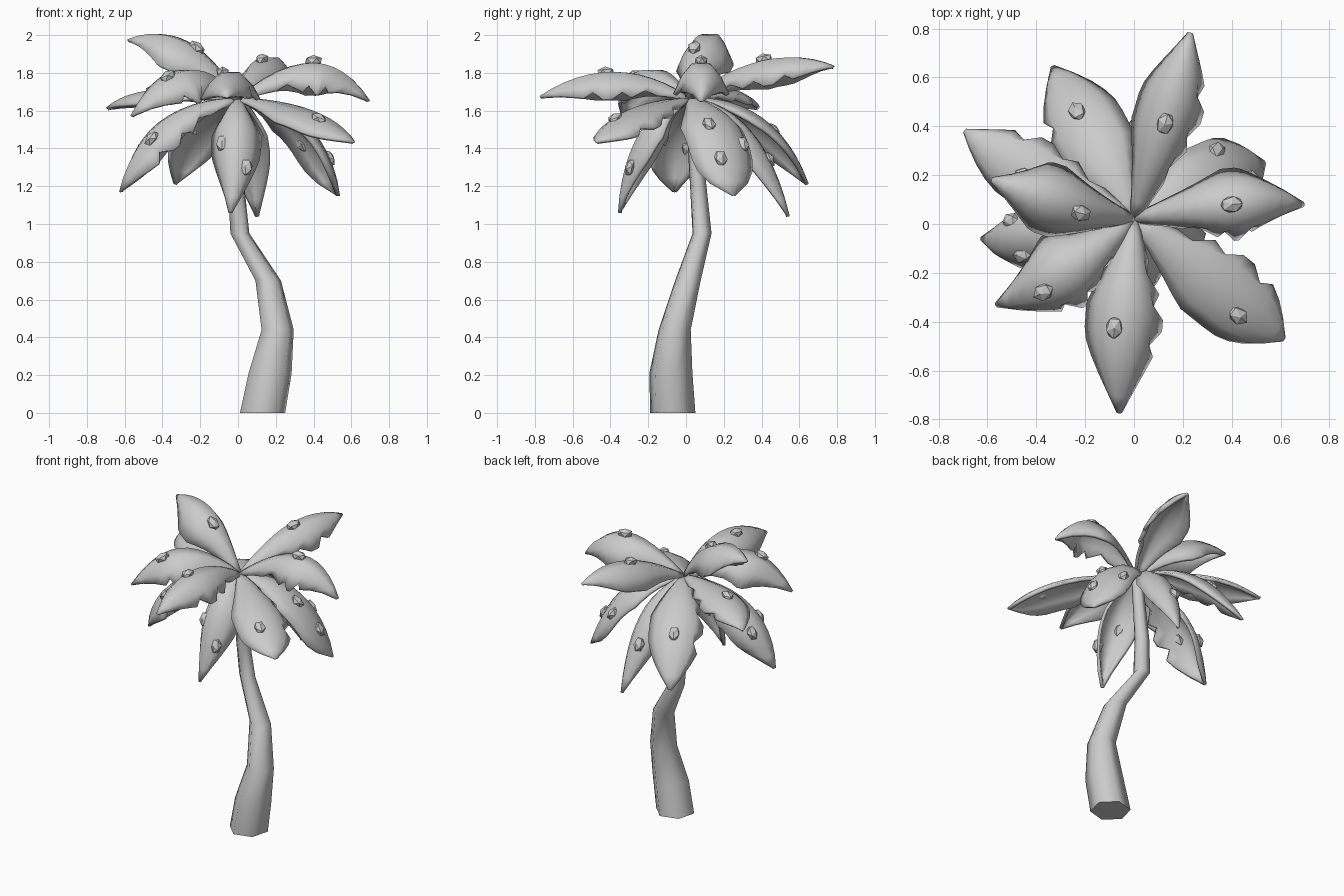
import bpy, bmesh, math
from mathutils import Vector

cube = bpy.data.objects.get("Cube")
if cube:
    bpy.data.objects.remove(cube, do_unlink=True)

grey = (0.6, 0.6, 0.6, 1)
material = bpy.data.materials.new("plain_grey")
material.use_nodes = True
material.diffuse_color = grey
material.node_tree.nodes["Principled BSDF"].inputs["Base Color"].default_value = grey

TRUNK_SIDES = 6
STATIONS = 12
ACROSS = (-1, -.7, -.3, .3, .7, 1)
CROWN = Vector((0, .02, 1.66))


def finish(bm, name, angle):
    """Turn a bmesh into a shaded object."""
    bmesh.ops.recalc_face_normals(bm, faces=bm.faces)
    mesh = bpy.data.meshes.new(name)
    bm.to_mesh(mesh)
    bm.free()
    mesh.materials.append(material)
    part = bpy.data.objects.new(name, mesh)
    bpy.context.collection.objects.link(part)
    bpy.ops.object.select_all(action="DESELECT")
    part.select_set(True)
    bpy.context.view_layer.objects.active = part
    bpy.ops.object.shade_smooth_by_angle(angle=math.radians(angle))
    return part


def bridge(bm, rows, closed=False):
    """Join neighbouring rows of vertices with quads."""
    for lower, upper in zip(rows, rows[1:]):
        count = len(lower)
        for i in range(count if closed else count - 1):
            j = (i + 1) % count
            bm.faces.new((lower[i], lower[j], upper[j], upper[i]))


def make_trunk(rings):
    """Bent tube through rings of centre and radius."""
    bm = bmesh.new()
    rows = []
    for x, y, z, radius in rings:
        row = []
        for i in range(TRUNK_SIDES):
            turn = math.tau * (i + .25) / TRUNK_SIDES
            offset = Vector((math.cos(turn), math.sin(turn), 0)) * radius
            row.append(bm.verts.new(Vector((x, y, z)) + offset))
        rows.append(row)
    bridge(bm, rows, closed=True)
    bm.faces.new(rows[0])
    bm.faces.new(rows[-1])
    finish(bm, "trunk", 75)


def width_at(t, blunt):
    """Leaf outline: quick swell, then a taper to the tip."""
    if t < .6:
        return min(1, .08 + t * 2.3)
    return max(.02, 1 - ((t - .6) / .4) ** blunt)


def make_leaf(name, tip, middle, half, arch=1.1, notch=0, blunt=1.6, nuts=((.54, 0),)):
    """Arched leaf whose spine bends from the crown through middle to tip."""
    tip = Vector(tip)
    control = Vector(middle) * 2 - (CROWN + tip) / 2

    def surface(t, u, width):
        spine = CROWN * (1 - t) ** 2 + control * (2 * t * (1 - t)) + tip * t * t
        along = ((control - CROWN) * (1 - t) + (tip - control) * t).normalized()
        side = Vector((-along.y, along.x, 0)).normalized()
        up = along.cross(side)
        return spine + side * (u * width) - up * (arch * u * u * width), along, side, up

    # Blade with teeth cut from one edge
    bm = bmesh.new()
    rows = []
    for i in range(STATIONS + 1):
        t = i / STATIONS
        row = []
        for u in ACROSS:
            width = half * width_at(t, blunt)
            if u == notch and i in (3, 5, 8):
                width *= .72
            row.append(bm.verts.new(surface(t, u, width)[0]))
        rows.append(row)
    bridge(bm, rows)
    blade = finish(bm, name + "_leaf", 60)
    solid = blade.modifiers.new("thickness", "SOLIDIFY")
    solid.thickness = .02
    solid.offset = 0

    # Small faceted nuts resting on the blade
    for t, u in nuts:
        centre, along, side, up = surface(t, u, half)
        nut = bmesh.new()
        bmesh.ops.create_icosphere(nut, subdivisions=1, radius=1)
        for v in nut.verts:
            x, y, z = v.co
            v.co = centre + along * (x * .05) + side * (y * .037) + up * (z * .03 + .005)
        finish(nut, name + "_nut", 20)


make_trunk([(.13, -.07, 0, .124), (.17, -.08, .21, .118), (.21, -.06, .44, .088),
            (.16, .01, .7, .07), (.01, .085, .95, .052), (-.01, .065, 1.2, .045),
            (0, .03, 1.64, .035)])

# Upper crown
make_leaf("back_upper", (.23, .78, 1.83), (.13, .42, 1.87), .13, notch=-1,
          nuts=[(.49, 0)])
make_leaf("left_upper", (.69, .08, 1.65), (.4, .08, 1.86), .14, arch=1.25, notch=-1,
          nuts=[(.5, 0)])
make_leaf("front_upper", (-.06, -.77, 1.67), (-.04, -.38, 1.81), .15, arch=1, notch=1,
          nuts=[(.56, -.25)])
make_leaf("front_right", (-.56, -.33, 1.57), (-.3, -.2, 1.82), .16, notch=1,
          nuts=[(.66, .2)])
make_leaf("top_right", (-.58, .18, 1.97), (-.27, .08, 1.97), .14, arch=1.2,
          nuts=[(.4, .15)])
make_leaf("back_right", (-.69, .38, 1.61), (-.4, .2, 1.71), .14, arch=.5, notch=-1,
          nuts=[(.55, .2)])

# Lower drooping crown
make_leaf("front_left", (.61, -.47, 1.43), (.36, -.27, 1.6), .16, arch=.5, notch=1,
          blunt=2.2, nuts=[(.66, -.25)])
make_leaf("back_lower_right", (-.33, .64, 1.21), (-.19, .38, 1.56), .16, arch=.5,
          notch=1, blunt=2, nuts=[(.63, 0)])
make_leaf("left_lower", (.53, .25, 1.15), (.34, .17, 1.53), .17, arch=.5, blunt=4,
          nuts=[(.65, .7), (.78, -.25), (.5, -.3)])
make_leaf("back_lower", (.1, .54, 1.04), (.06, .34, 1.49), .11, arch=.9, notch=1,
          nuts=[(.7, .3)])
make_leaf("right_lower", (-.62, -.06, 1.17), (-.42, -.05, 1.54), .14, notch=1,
          blunt=2.5, nuts=[(.62, .5), (.7, -.5)])
make_leaf("front_lower", (-.04, -.35, 1.06), (-.02, -.24, 1.49), .125, arch=1,
          nuts=[(.58, -.5), (.75, .55)])
